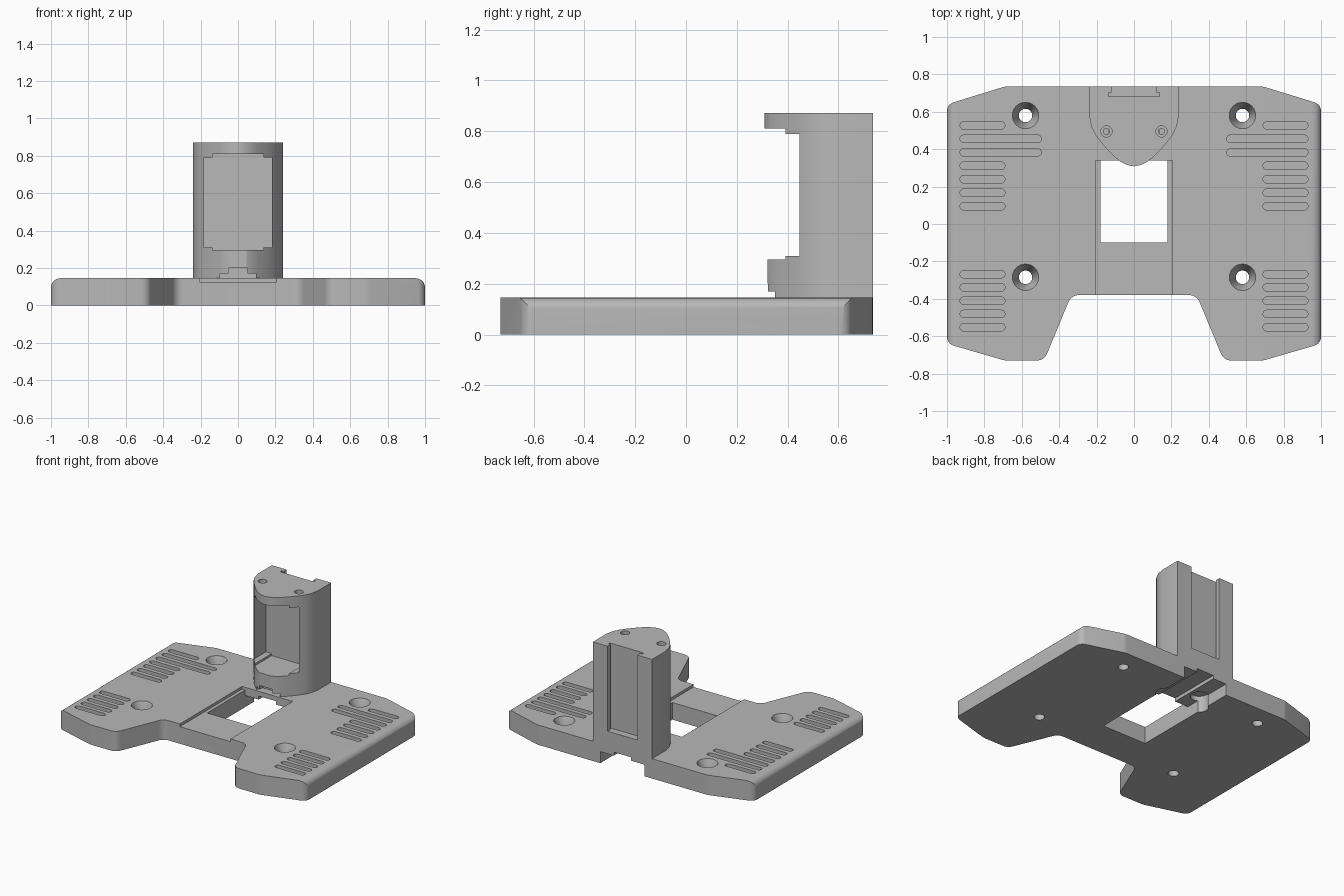
import bpy, bmesh, math
from mathutils import Vector

cube = bpy.data.objects.get("Cube")
if cube:
    bpy.data.objects.remove(cube, do_unlink=True)

grey = bpy.data.materials.new("plain grey")
grey.use_nodes = True
grey.diffuse_color = (0.48, 0.48, 0.48, 1)
grey.node_tree.nodes["Principled BSDF"].inputs["Base Color"].default_value = (0.48, 0.48, 0.48, 1)


def prism(bm, points, low, high, axis="z"):
    """Extrude a closed 2D outline along z, or along y when axis is 'y'."""
    place = (lambda p, h: (p[0], p[1], h)) if axis == "z" else (lambda p, h: (p[0], h, p[1]))
    a = [bm.verts.new(place(p, low)) for p in points]
    b = [bm.verts.new(place(p, high)) for p in points]
    faces = [bm.faces.new(a), bm.faces.new(b)]
    for i in range(len(a)):
        j = (i + 1) % len(a)
        faces.append(bm.faces.new((a[i], a[j], b[j], b[i])))
    bmesh.ops.recalc_face_normals(bm, faces=faces)


def box(bm, x, y, z):
    prism(bm, [(x[0], y[0]), (x[1], y[0]), (x[1], y[1]), (x[0], y[1])], *z)


def cone(bm, x, y, low, high, r_low, r_high):
    """Upright cylinder or cone."""
    made = bmesh.ops.create_cone(bm, cap_ends=True, segments=32, radius1=r_low,
                                 radius2=r_high, depth=high - low)
    bmesh.ops.translate(bm, verts=made["verts"], vec=(x, y, (low + high) / 2))


def rounded(corners, steps=6):
    """Round each (x, y, radius) corner of an outline with an arc."""
    out = []
    for i, (x, y, r) in enumerate(corners):
        p = Vector((x, y))
        u = (Vector(corners[i - 1][:2]) - p).normalized()
        v = (Vector(corners[(i + 1) % len(corners)][:2]) - p).normalized()
        if r == 0:
            out.append((x, y))
            continue
        half = u.angle(v) / 2
        centre = p + (u + v).normalized() * r / math.sin(half)
        start = p + u * r / math.tan(half) - centre
        end = p + v * r / math.tan(half) - centre
        sweep = math.pi - 2 * half
        for k in range(steps + 1):
            t = k / steps
            q = start * math.sin((1 - t) * sweep) + end * math.sin(t * sweep)
            out.append(tuple(centre + q / math.sin(sweep)))
    return out


def make(name, build):
    bm = bmesh.new()
    build(bm)
    mesh = bpy.data.meshes.new(name)
    bm.to_mesh(mesh)
    bm.free()
    ob = bpy.data.objects.new(name, mesh)
    mesh.materials.append(grey)
    bpy.context.scene.collection.objects.link(ob)
    return ob


def carve(ob, build, operation="DIFFERENCE"):
    cutter = make("cutter", build)
    cutter.hide_render = True
    bpy.context.view_layer.objects.active = ob
    mod = ob.modifiers.new("carve", "BOOLEAN")
    mod.operation, mod.solver, mod.object = operation, "EXACT", cutter
    bpy.ops.object.modifier_apply(modifier=mod.name)
    bpy.data.objects.remove(cutter, do_unlink=True)


TOP = 0.145
BACK = 0.735

# Base plate: outline crossed with a front profile that has rounded upper sides
half = [(0.69, BACK, 0.1), (1, 0.64, 0.05), (1, -0.64, 0.05), (0.69, -0.73, 0.1),
        (0.48, -0.73, 0.06), (0.335, -0.38, 0.06)]
outline = rounded(half + [(-x, y, r) for x, y, r in reversed(half)])
plate = make("base_plate", lambda bm: prism(bm, outline, 0, TOP))
profile = rounded([(-1, 0, 0), (1, 0, 0), (1, TOP, 0.05), (-1, TOP, 0.05)])
carve(plate, lambda bm: prism(bm, profile, -1, 1, "y"), "INTERSECT")


# Countersunk screw holes and vent grooves
def holes(bm):
    for x in (-0.58, 0.58):
        for y in (-0.285, 0.58):
            cone(bm, x, y, 0.06, TOP + 0.001, 0.036, 0.071)


def shafts(bm):
    for x in (-0.58, 0.58):
        for y in (-0.285, 0.58):
            cone(bm, x, y, -0.1, 0.1, 0.036, 0.036)


def grooves(bm):
    rows = [0.527 - 0.072 * i for i in range(7)] + [-0.268 - 0.071 * i for i in range(5)]
    for i, y in enumerate(rows):
        inner = 0.495 if i in (1, 2) else 0.69
        for s in (-1, 1):
            r = 0.02
            pill = rounded([(s * inner, y - r, r * 0.99), (s * 0.93, y - r, r * 0.99),
                            (s * 0.93, y + r, r * 0.99), (s * inner, y + r, r * 0.99)])
            prism(bm, pill, TOP - 0.03, TOP + 0.1)


for cut in (holes, shafts, grooves):
    carve(plate, cut)

# Shallow top channel, window, and underside slot running to the back
carve(plate, lambda bm: box(bm, (-0.205, 0.205), (-0.5, 0.34), (TOP - 0.02, 0.3)))
carve(plate, lambda bm: box(bm, (-0.18, 0.18), (-0.1, 0.34), (-0.1, 0.3)))
carve(plate, lambda bm: box(bm, (-0.18, 0.18), (0.3, 0.8), (-0.1, 0.085)))
carve(plate, lambda bm: box(bm, (-0.07, 0.07), (0.3, 0.8), (0.05, 0.11)))


def nut_pockets(bm):
    for x in (-0.15, 0.15):
        cone(bm, x, 0.495, -0.1, 0.12, 0.06, 0.06)


carve(plate, nut_pockets)

# Tower: flat back and sides with a rounded nose
nose = [(0.24, BACK), (0.24, 0.58)]
nose += [(0.228, 0.52), (0.205, 0.475), (0.175, 0.435), (0.14, 0.395), (0.1, 0.355),
         (0.07, 0.332), (0.035, 0.315), (0, 0.308)]
nose += [(-x, y) for x, y in reversed(nose[:-1])]
tower = make("tower", lambda bm: prism(bm, nose, 0.13, 0.872))

# Stepped cavity open to the front
carve(tower, lambda bm: box(bm, (-0.183, 0.183), (0.345, 0.585), (0.31, 0.79)))
carve(tower, lambda bm: box(bm, (-0.183, 0.183), (0.2, 0.38), (0.295, 0.81)))
carve(tower, lambda bm: box(bm, (-0.137, 0.137), (0.2, 0.585), (0.295, 0.81)))

# Nose trims: lower lip, foot relief and a stepped keyway
carve(tower, lambda bm: box(bm, (-0.3, 0.3), (0.2, 0.32), (0.0, 0.5)))
carve(tower, lambda bm: box(bm, (-0.3, 0.3), (0.2, 0.34), (0.0, 0.165)))
carve(tower, lambda bm: box(bm, (-0.095, 0.095), (0.2, 0.40), (0.0, 0.17)))
carve(tower, lambda bm: box(bm, (-0.05, 0.05), (0.2, 0.40), (0.0, 0.2)))

# T-shaped slide slot in the back, open at the top
carve(tower, lambda bm: box(bm, (-0.12, 0.12), (0.69, 0.9), (0.25, 1)))
carve(tower, lambda bm: box(bm, (-0.137, 0.137), (0.683, 0.702), (0.25, 1)))


# Counterbored screws through the cap
def bores(bm):
    for x in (-0.147, 0.147):
        cone(bm, x, 0.495, 0.84, 0.9, 0.03, 0.03)


def pilots(bm):
    for x in (-0.147, 0.147):
        cone(bm, x, 0.495, 0.7, 0.86, 0.016, 0.016)


carve(tower, bores)
carve(tower, pilots)

# Smooth only the rounded surfaces
for ob in (plate, tower):
    bpy.ops.object.select_all(action="DESELECT")
    ob.select_set(True)
    bpy.context.view_layer.objects.active = ob
    bpy.ops.object.shade_smooth_by_angle(angle=math.radians(25))
